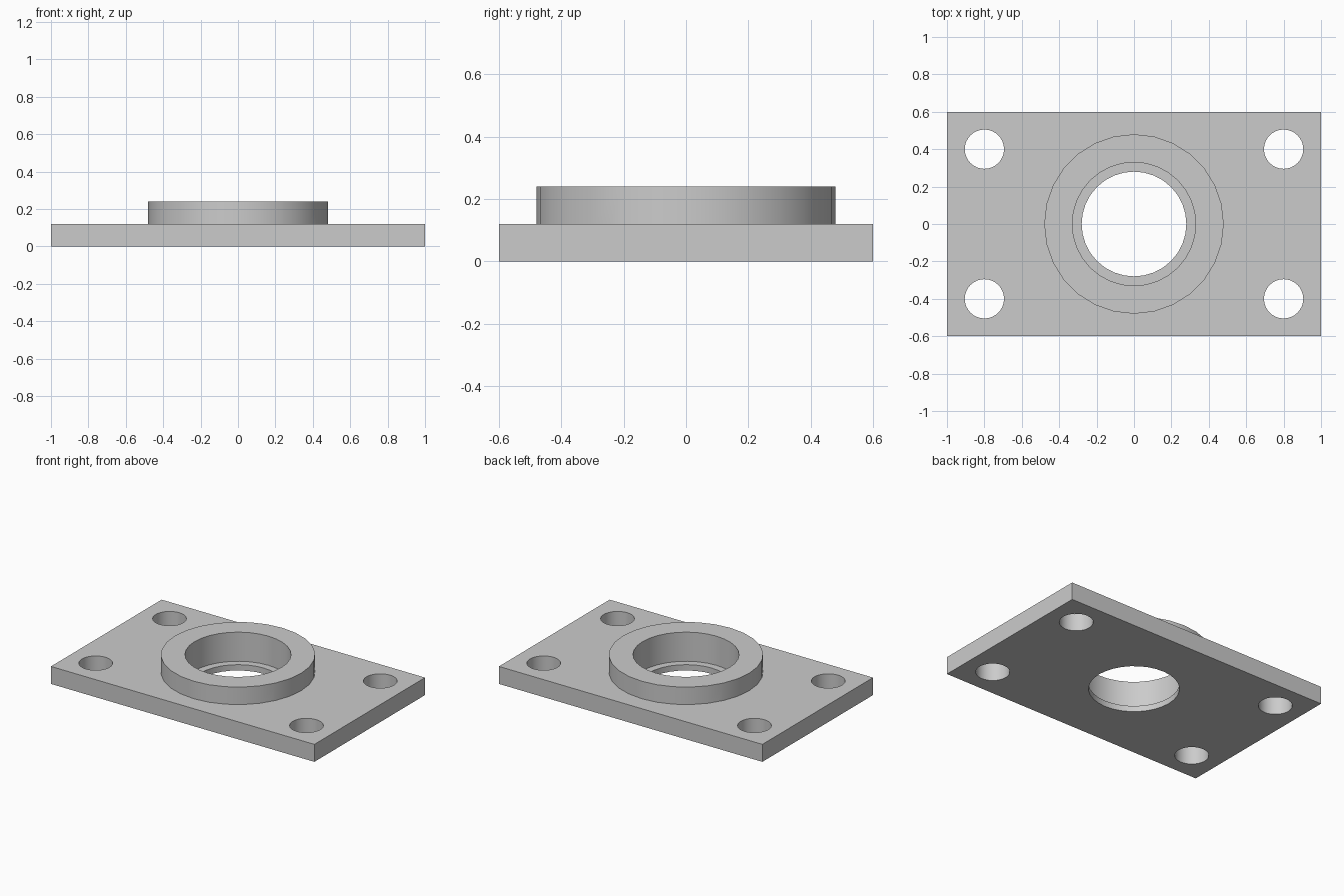
import bpy
from math import radians

if "Cube" in bpy.data.objects:
    bpy.data.objects.remove(bpy.data.objects["Cube"], do_unlink=True)

THICK, LEDGE, TOP = 0.12, 0.04, 0.24   # plate top, bore ledge, boss top

grey = bpy.data.materials.new("light_grey")
grey.use_nodes = True
grey.diffuse_color = (0.6, 0.6, 0.6, 1)
grey.node_tree.nodes["Principled BSDF"].inputs["Base Color"].default_value = (0.6, 0.6, 0.6, 1)


def cylinder(name, radius, bottom, top, x=0, y=0, sides=32):
    bpy.ops.mesh.primitive_cylinder_add(
        vertices=sides, radius=radius, depth=top - bottom,
        location=(x, y, (bottom + top) / 2))
    obj = bpy.context.object
    obj.name = name
    return obj


def combine(target, tool, operation):
    mod = target.modifiers.new(operation.lower(), 'BOOLEAN')
    mod.operation, mod.solver, mod.object = operation, 'EXACT', tool
    bpy.context.view_layer.objects.active = target
    bpy.ops.object.modifier_apply(modifier=mod.name)
    bpy.data.objects.remove(tool, do_unlink=True)


# Rectangular base plate
bpy.ops.mesh.primitive_cube_add(size=1, location=(0, 0, THICK / 2))
flange = bpy.context.object
flange.name = "flange_plate"
flange.scale = (2, 1.2, THICK)
bpy.ops.object.transform_apply(location=True, rotation=False, scale=True)

# Raised round boss, sunk into the plate so the two fuse
combine(flange, cylinder("boss", 0.48, THICK / 2, TOP, sides=28), 'UNION')

# Wide bore down to the ledge, then a narrower through hole
combine(flange, cylinder("bore_cutter", 0.33, LEDGE, TOP + 0.1), 'DIFFERENCE')
combine(flange, cylinder("through_cutter", 0.28, -0.1, THICK), 'DIFFERENCE')

# Four corner bolt holes
for x in (-0.8, 0.8):
    for y in (-0.4, 0.4):
        combine(flange, cylinder("bolt_cutter", 0.105, -0.1, TOP, x, y), 'DIFFERENCE')

# One grey finish, smooth round walls with sharp rims
flange.data.materials.clear()
flange.data.materials.append(grey)
bpy.ops.object.select_all(action='DESELECT')
flange.select_set(True)
bpy.context.view_layer.objects.active = flange
bpy.ops.object.shade_smooth_by_angle(angle=radians(30))
